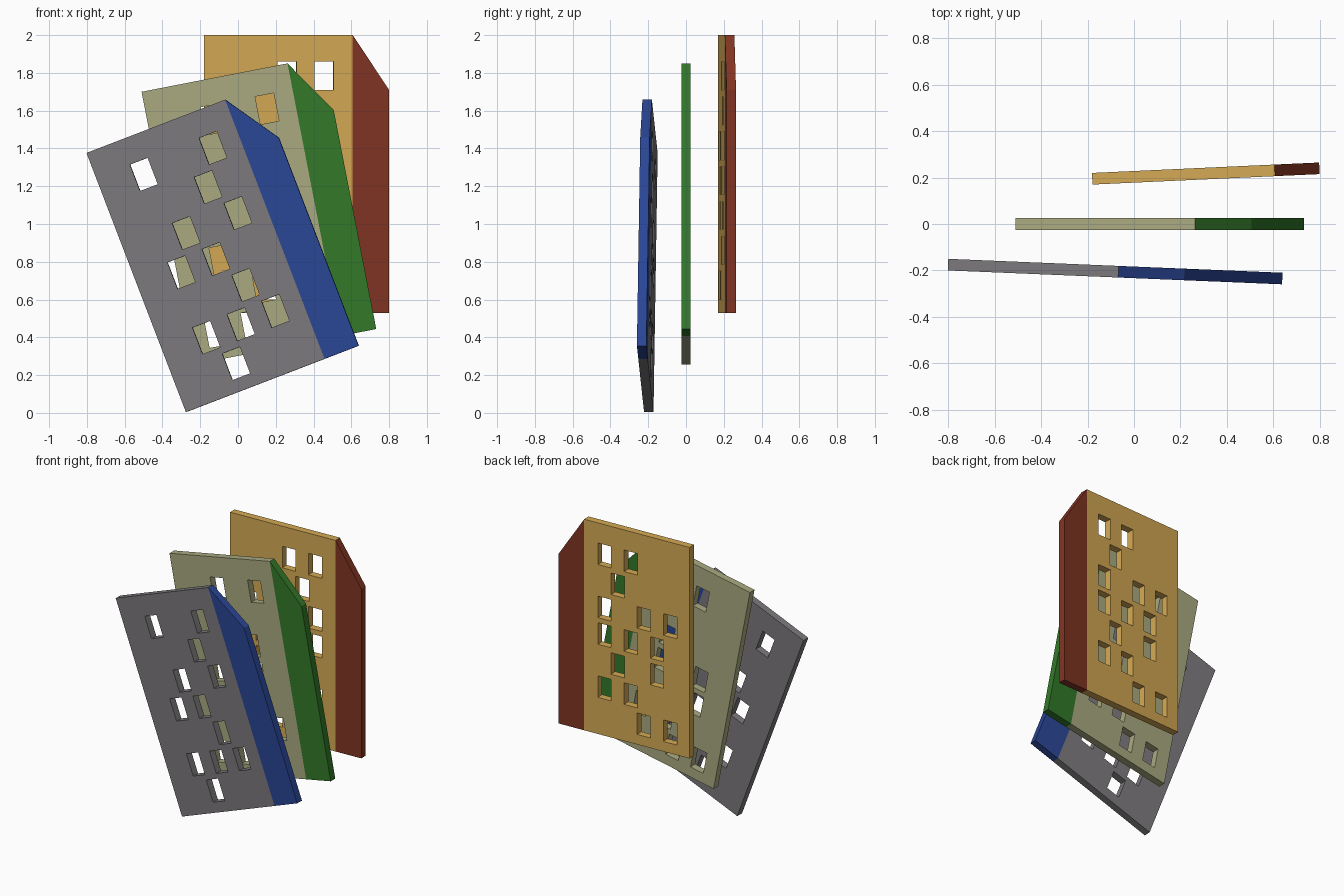
import bpy, bmesh, math
from mathutils import Matrix

if "Cube" in bpy.data.objects:
    bpy.data.objects.remove(bpy.data.objects["Cube"])

W, BODY, H, T = 0.98, 0.787, 1.47, 0.05      # card width, main panel width, height, thickness
COL = [0.145 + 0.098 * i for i in range(6)]  # hole grid
ROW = [0.145 + 0.185 * i for i in range(7)]
HW, HH = 0.05, 0.075                         # hole half size


def mat(name, r, g, b):
    m = bpy.data.materials.new(name)
    m.diffuse_color = (r, g, b, 1)
    m.use_nodes = True
    m.node_tree.nodes["Principled BSDF"].inputs["Base Color"].default_value = m.diffuse_color
    return m


def plate(name, loops, materials, matrix):
    """Extruded flat outline; further loops become holes."""
    cu = bpy.data.curves.new(name, 'CURVE')
    cu.dimensions, cu.fill_mode, cu.extrude = '2D', 'BOTH', T / 2
    for pts in loops:
        s = cu.splines.new('POLY')
        s.points.add(len(pts) - 1)
        for p, (x, y) in zip(s.points, pts):
            p.co = (x, y, 0, 1)
        s.use_cyclic_u = True
    tmp = bpy.data.objects.new(name + "_outline", cu)
    bpy.context.collection.objects.link(tmp)
    dg = bpy.context.evaluated_depsgraph_get()
    me = bpy.data.meshes.new_from_object(tmp.evaluated_get(dg))
    bpy.data.objects.remove(tmp)
    bm = bmesh.new()
    bm.from_mesh(me)
    bmesh.ops.remove_doubles(bm, verts=bm.verts, dist=1e-4)
    bmesh.ops.recalc_face_normals(bm, faces=bm.faces)
    for f in bm.faces:
        f.smooth = False
        # the long outer edge takes the second colour
        f.material_index = int(len(materials) > 1 and f.normal.x > 0.99)
    bm.to_mesh(me)
    bm.free()
    me.materials.clear()
    for m in materials:
        me.materials.append(m)
    ob = bpy.data.objects.new(name, me)
    ob.matrix_world = matrix
    bpy.context.collection.objects.link(ob)


def rect(x0, y0, x1, y1):
    return [(x0, y0), (x1, y0), (x1, y1), (x0, y1)]


def card(name, origin, roll, slope, holes, body_mat, strip_mats):
    m = (Matrix.Translation(origin) @ Matrix.Rotation(math.atan(slope), 4, 'Z')
         @ Matrix.Rotation(-math.radians(roll), 4, 'Y')
         @ Matrix.Rotation(math.pi / 2, 4, 'X'))
    loops = [rect(0, 0, BODY, H)]
    for r, cols in enumerate(holes):
        for c in cols:
            loops.append(rect(COL[c] - HW, ROW[r] - HH, COL[c] + HW, ROW[r] + HH))
    plate(name + "_card_panel", loops, [body_mat], m)
    # coloured side strip with the clipped corner
    plate(name + "_card_strip", [[(BODY, 0), (W, 0), (W, H - 0.29), (BODY, H)]], strip_mats, m)


gold = mat("gold", 0.66, 0.40, 0.09)
khaki = mat("khaki", 0.40, 0.40, 0.22)
grey = mat("grey", 0.20, 0.19, 0.20)
red = mat("brick red", 0.22, 0.035, 0.016)
green = mat("green", 0.032, 0.19, 0.022)
blue = mat("blue", 0.023, 0.06, 0.30)
dark_green = mat("dark green", 0.0, 0.07, 0.01)
maroon = mat("maroon", 0.08, 0.0, 0.004)

# holes: column numbers per row, bottom row first
card("back", (-0.18, 0.195, 0.53), 0, 0.046,
     [(0, 2), (3, 5), (1, 4), (1, 3, 5), (0, 2, 5), (4,), (3, 5)], gold, [red])
card("middle", (-0.23, 0.0, 0.257), 11, 0,
     [(0, 2), (3, 5), (1,), (1, 4), (4,), (), (2, 5)], khaki, [green, maroon])
card("front", (-0.275, -0.197, 0.004), 21, -0.0415,
     [(2,), (1, 3, 5), (4,), (1, 3), (2, 5), (4,), (1, 5)], grey, [blue, dark_green])
